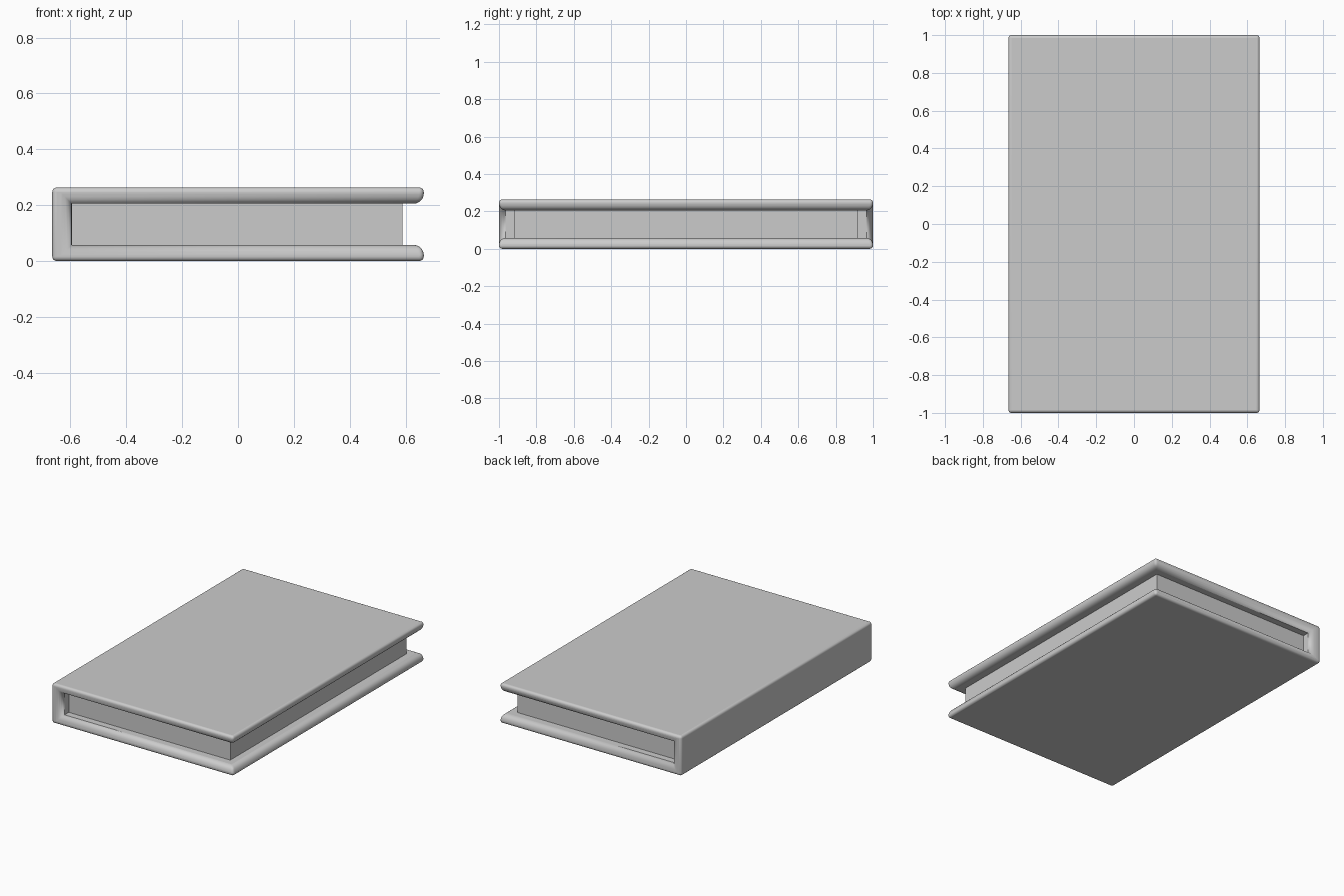
import bpy, bmesh

if "Cube" in bpy.data.objects:
    bpy.data.objects.remove(bpy.data.objects["Cube"])

W, L, H = 0.665, 1.0, 0.263      # half width, half length, full height
Z0, Z1, SPINE = 0.058, 0.205, -0.595


def finish(bm, name):
    bmesh.ops.recalc_face_normals(bm, faces=bm.faces[:])
    me = bpy.data.meshes.new(name)
    bm.to_mesh(me)
    bm.free()
    ob = bpy.data.objects.new(name, me)
    bpy.context.collection.objects.link(ob)
    return ob


# Cover: C-shaped section (two boards and a spine) extruded along y
profile = [(-W, 0), (W, 0), (W, Z0), (SPINE, Z0), (SPINE, Z1), (W, Z1), (W, H), (-W, H)]
bm = bmesh.new()
face = bm.faces.new([bm.verts.new((x, -L, z)) for x, z in profile])
ext = bmesh.ops.extrude_face_region(bm, geom=[face])
bmesh.ops.translate(bm, verts=[v for v in ext["geom"] if isinstance(v, bmesh.types.BMVert)],
                    vec=(0, 2 * L, 0))

# Softer rounding on the inner lips, tighter rounding on the outside
weight = bm.edges.layers.float.new("bevel_weight_edge")
for e in bm.edges:
    a, b = (v.co for v in e.verts)
    inner = all(Z0 - 0.001 < c.z < Z1 + 0.001 for c in (a, b))
    fold = inner and abs(a.x - SPINE) < 0.001 and abs(b.x - SPINE) < 0.001 and abs(a.y - b.y) > 1
    e[weight] = 0.0 if fold else 1.0 if inner else 0.45
cover = finish(bm, "cover")
bev = cover.modifiers.new("rounding", "BEVEL")
bev.limit_method = "WEIGHT"
bev.width = 0.036
bev.segments = 5

# Page block, inset from the cover on three sides
bm = bmesh.new()
bmesh.ops.create_cube(bm, size=1)
x0, x1 = SPINE - 0.015, 0.588
for v in bm.verts:
    v.co = ((x0 + x1) / 2 + v.co.x * (x1 - x0), v.co.y * 1.84,
            (Z0 + Z1) / 2 + v.co.z * (Z1 - Z0 + 0.02))
pages = finish(bm, "page_block")

# Smooth shading on the rounded cover
bpy.context.view_layer.objects.active = cover
cover.select_set(True)
bpy.ops.object.shade_smooth_by_angle()
